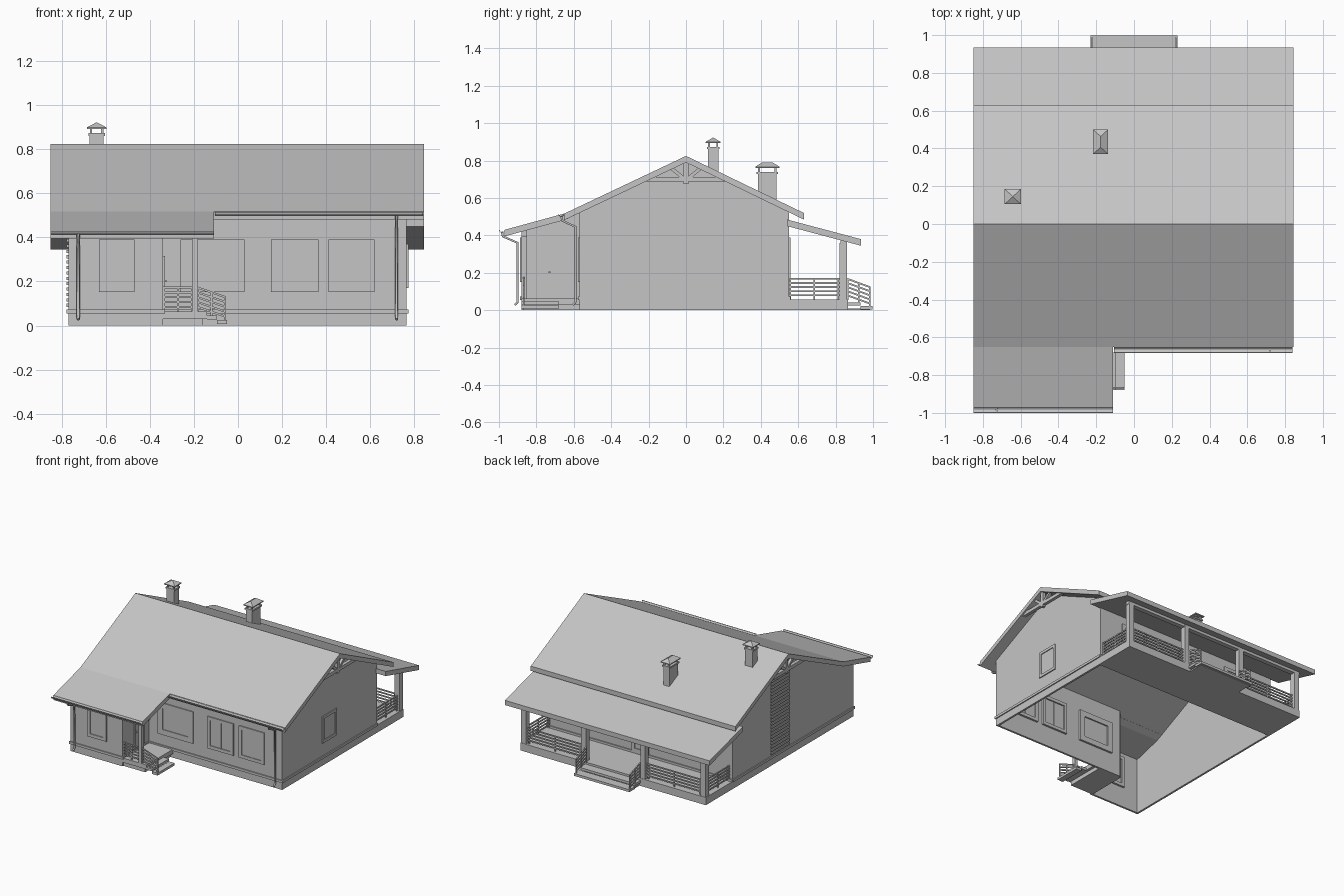
import bpy, bmesh, math
from mathutils import Vector

if "Cube" in bpy.data.objects:
    bpy.data.objects.remove(bpy.data.objects["Cube"])

grey = bpy.data.materials.new("light grey")
grey.use_nodes = True
tone = (0.56, 0.56, 0.56, 1)
grey.diffuse_color = tone
grey.node_tree.nodes["Principled BSDF"].inputs["Base Color"].default_value = tone


def finish(name, bm):
    bmesh.ops.recalc_face_normals(bm, faces=bm.faces)
    me = bpy.data.meshes.new(name)
    bm.to_mesh(me)
    bm.free()
    me.materials.append(grey)
    ob = bpy.data.objects.new(name, me)
    bpy.context.collection.objects.link(ob)
    return ob


def add_box(bm, x, y, z):
    """Box from (min, max) pairs."""
    vs = bmesh.ops.create_cube(bm, size=1)["verts"]
    for v in vs:
        v.co = Vector([sum(r) / 2 + c * (r[1] - r[0]) for c, r in zip(v.co, (x, y, z))])


def box(name, x, y, z):
    bm = bmesh.new()
    add_box(bm, x, y, z)
    return finish(name, bm)


def add_beam(bm, p, q, w=0.008, h=0.008):
    """Square bar from p to q."""
    p, q = Vector(p), Vector(q)
    d = q - p
    turn = d.to_track_quat("X", "Z")
    for v in bmesh.ops.create_cube(bm, size=1)["verts"]:
        v.co = (p + q) / 2 + turn @ Vector((v.co.x * d.length, v.co.y * w, v.co.z * h))


def prism(name, profile, x0, x1):
    """Side outline (y, z) extruded along x."""
    bm = bmesh.new()
    f = bm.faces.new([bm.verts.new((x0, y, z)) for y, z in profile])
    ext = bmesh.ops.extrude_face_region(bm, geom=[f])["geom"]
    bmesh.ops.translate(bm, vec=(x1 - x0, 0, 0),
                        verts=[g for g in ext if isinstance(g, bmesh.types.BMVert)])
    return finish(name, bm)


def roof(name, line, x0, x1, t=0.035):
    prism(name, line + [(y, z - t) for y, z in reversed(line)], x0, x1)


# Key lines
L, R, F, B = -0.77, 0.765, -0.57, 0.55
EF, EX = -0.88, -0.34
T = 0.015

# Walls, open underneath
prism("right_gable_wall", [(F, 0), (B, 0), (B, 0.53), (0, 0.79), (F, 0.53)], R - T, R)
prism("left_gable_wall", [(EF, 0), (B, 0), (B, 0.53), (0, 0.79), (-0.65, 0.49), (EF, 0.425)], L, L + T)
box("front_wall", (EX, R), (F, F + T), (0, 0.52))
box("back_wall", (L, R), (B - T, B), (0, 0.53))
box("extension_front_wall", (L, EX), (EF, EF + T), (0, 0.425))
prism("extension_side_wall", [(EF, 0), (F, 0), (F, 0.52), (-0.65, 0.49), (EF, 0.425)], EX - T, EX)

# Plinth ledge following the footprint
bm = bmesh.new()
g = 0.008
for x, y in [((EX, R + g), (F - g, F)), ((R, R + g), (F - g, B)), ((L - g, L), (EF - g, B)),
             ((L - g, EX), (EF - g, EF)), ((EX, EX + g), (EF - g, F)), ((L, R), (B, B + g))]:
    add_box(bm, x, y, (0.055, 0.073))
finish("plinth_ledge", bm)

# Roofs
roof("main_roof", [(-0.65, 0.517), (0, 0.825), (0.63, 0.52)], -0.85, 0.845)
roof("extension_roof", [(-0.97, 0.43), (-0.65, 0.517), (-0.6, 0.54)], -0.85, -0.11)
roof("back_porch_roof", [(0.54, 0.485), (0.935, 0.38)], -0.85, 0.845)

# Gable trusses under the overhang
for side, x in (("left", -0.825), ("right", 0.82)):
    bm = bmesh.new()
    add_beam(bm, (x, -0.21, 0.7), (x, 0.21, 0.7), 0.025, 0.025)
    add_beam(bm, (x, 0, 0.675), (x, 0, 0.8), 0.025, 0.025)
    for s in (-1, 1):
        add_beam(bm, (x, 0, 0.695), (x, s * 0.085, 0.765), 0.02, 0.018)
    finish(side + "_gable_truss", bm)


def chimney(name, x, y, z0, z1, over):
    """Shaft, collar, corner legs and hipped cap."""
    bm = bmesh.new()
    wide = lambda r, d: (r[0] - d, r[1] + d)
    add_box(bm, x, y, (z0, z1))
    add_box(bm, wide(x, over / 2), wide(y, over / 2), (z1 - 0.012, z1))
    for cx in (x[0] + 0.006, x[1] - 0.006):
        for cy in (y[0] + 0.006, y[1] - 0.006):
            add_box(bm, wide((cx, cx), 0.005), wide((cy, cy), 0.005), (z1, z1 + 0.025))
    X, Y = wide(x, over), wide(y, over)
    add_box(bm, X, Y, (z1 + 0.02, z1 + 0.027))
    half = (X[1] - X[0]) / 2
    base = [bm.verts.new((a, b, z1 + 0.027)) for a, b in
            ((X[0], Y[0]), (X[1], Y[0]), (X[1], Y[1]), (X[0], Y[1]))]
    top = [bm.verts.new((X[0] + half, b, z1 + 0.05)) for b in (Y[0] + half * 0.9, Y[1] - half * 0.9)]
    a, b, c, d = base
    for f in ((a, b, top[0]), (c, d, top[1]), (b, c, top[1], top[0]), (d, a, top[0], top[1])):
        bm.faces.new(f)
    finish(name, bm)


chimney("tall_chimney", (-0.673, -0.61), (0.117, 0.173), 0.68, 0.873, 0.012)
chimney("wide_chimney", (-0.202, -0.152), (0.385, 0.485), 0.5, 0.74, 0.014)


def opening(name, axis, plane, out, u, z, mullions=0, w=0.024):
    """Frame and pane on a wall; axis is the direction the wall runs in."""
    bm = bmesh.new()

    def piece(ur, zr, back, front):
        d = sorted((plane + out * front, plane - out * back))
        add_box(bm, *((ur, d, zr) if axis == "x" else (d, ur, zr)))

    for e in ((u[0], u[0] + w), (u[1] - w, u[1])):
        piece(e, z, 0.03, 0.008)
    for e in ((z[0], z[0] + w), (z[1] - w, z[1])):
        piece((u[0] + w, u[1] - w), e, 0.03, 0.008)
    piece((u[0] + w, u[1] - w), (z[0] + w, z[1] - w), 0.02, 0.002)
    for i in range(mullions):
        m = u[0] + (u[1] - u[0]) * (i + 1) / (mullions + 1)
        piece((m - 0.006, m + 0.006), (z[0] + w, z[1] - w), 0.022, 0.005)
    finish(name, bm)


# Windows and doors
wz = (0.152, 0.39)
opening("extension_window", "x", EF, -1, (-0.63, -0.47), wz)
opening("front_window_wide", "x", F, -1, (-0.26, 0.03), wz, 0, 0.04)
opening("front_window_middle", "x", F, -1, (0.15, 0.365), wz, 1)
opening("front_window_right", "x", F, -1, (0.41, 0.62), wz, 1)
opening("gable_window", "y", R, 1, (-0.1, 0.07), (0.17, 0.37), 0, 0.02)
opening("porch_door", "y", EX, 1, (-0.745, -0.63), (0.07, 0.315), 0, 0.006)
box("door_handle", (EX, EX + 0.015), (-0.735, -0.725), (0.198, 0.206))
opening("back_door", "x", B, 1, (-0.08, 0.06), (0.07, 0.37))
opening("back_window_left", "x", B, 1, (0.35, 0.57), wz, 1)
opening("back_window_right", "x", B, 1, (-0.57, -0.35), wz, 1)

# Slatted strip on the left gable
bm = bmesh.new()
for i in range(27):
    z = 0.085 + i * 0.0245
    add_box(bm, (L - 0.008, L), (-0.12, 0.1), (z, z + 0.014))
finish("gable_slats", bm)


def railing(name, p, q, rows=5, ends=True):
    """Rails from p to q at deck level, with end bars."""
    bm = bmesh.new()
    p, q = Vector(p), Vector(q)
    up = Vector((0, 0, 1))
    for i in range(rows):
        h = up * (0.025 + i * 0.022)
        add_beam(bm, p + h, q + h, 0.008, 0.009)
    for k in (0.03, 0.5, 0.97):
        m = p.lerp(q, k)
        add_beam(bm, m, m + up * 0.115, 0.008, 0.008)
    finish(name, bm)


def steps(name, x, y, axis, out, run, tops):
    """Treads going down outward from the deck edge."""
    bm = bmesh.new()
    for i, t in enumerate(tops):
        if axis == "x":
            add_box(bm, (x + run * i, x + run * (i + 1)), y, (t - 0.018, t))
        else:
            add_box(bm, x, (y + run * i, y + run * (i + 1)), (t - 0.018, t))
    finish(name, bm)


# Front porch
box("front_porch_deck", (EX, -0.14), (EF, F), (0.03, 0.063))
box("front_porch_base", (EX, -0.16), (EF + 0.01, F), (0, 0.03))
box("front_porch_post", (-0.208, -0.182), (EF, EF + 0.026), (0.06, 0.42))
box("front_porch_beam", (EX, -0.13), (EF, EF + 0.03), (0.395, 0.425))
railing("front_porch_railing", (EX, EF + 0.012, 0.06), (-0.205, EF + 0.012, 0.06))
railing("front_stair_railing", (-0.185, EF + 0.012, 0.06), (-0.055, EF + 0.012, 0.015))
steps("front_steps", -0.14, (EF, -0.68), "x", 1, 0.045, (0.046, 0.026))

# Back porch
box("back_porch_deck", (L, R), (B, 0.865), (0, 0.057))
box("back_porch_beam", (L, R), (0.825, 0.86), (0.345, 0.375))
posts = (-0.745, -0.245, 0.245, 0.742)
for i, x in enumerate(posts):
    box("back_post_%d" % (i + 1), (x - 0.02, x + 0.02), (0.822, 0.862), (0.055, 0.36))
for s, side in ((-1, "right"), (1, "left")):
    railing(side + "_back_railing", (s * 0.265, 0.842, 0.055), (s * 0.722, 0.842, 0.055))
    railing(side + "_end_railing", (s * 0.744, B, 0.055), (s * 0.744, 0.822, 0.055))
    railing(side + "_back_stair_railing", (s * 0.222, 0.862, 0.055), (s * 0.222, 0.985, 0.01))
steps("back_steps", (-0.23, 0.23), 0.865, "y", 1, 0.0667, (0.042, 0.022))
box("back_step_base", (-0.22, 0.22), (0.865, 0.985), (0, 0.01))


def gutter(name, x0, x1, y, z):
    """Half-round trough."""
    arc = [math.pi * (1 + i / 6) for i in range(7)]
    ring = [(y + r * math.cos(a), z + r * math.sin(a))
            for r, seq in ((0.016, arc), (0.013, arc[::-1])) for a in seq]
    prism(name, ring, x0, x1)


def pipe(name, pts):
    cu = bpy.data.curves.new(name, "CURVE")
    cu.dimensions = "3D"
    cu.bevel_depth, cu.bevel_resolution, cu.use_fill_caps = 0.007, 1, True
    sp = cu.splines.new("POLY")
    sp.points.add(len(pts) - 1)
    for point, co in zip(sp.points, pts):
        point.co = (*co, 1)
    cu.materials.append(grey)
    bpy.context.collection.objects.link(bpy.data.objects.new(name, cu))


# Rainwater goods
for name, x0, x1, x, wall, y, z in (("main", -0.105, 0.84, 0.72, F, -0.667, 0.515),
                                    ("extension", -0.85, -0.11, -0.725, EF, -0.984, 0.43)):
    gutter(name + "_gutter", x0, x1, y, z)
    w = wall - 0.02
    pipe(name + "_downpipe", [(x, y, z - 0.01), (x, y + 0.005, z - 0.035), (x, w, z - 0.07),
                              (x, w, 0.045), (x, w - 0.015, 0.028)])
